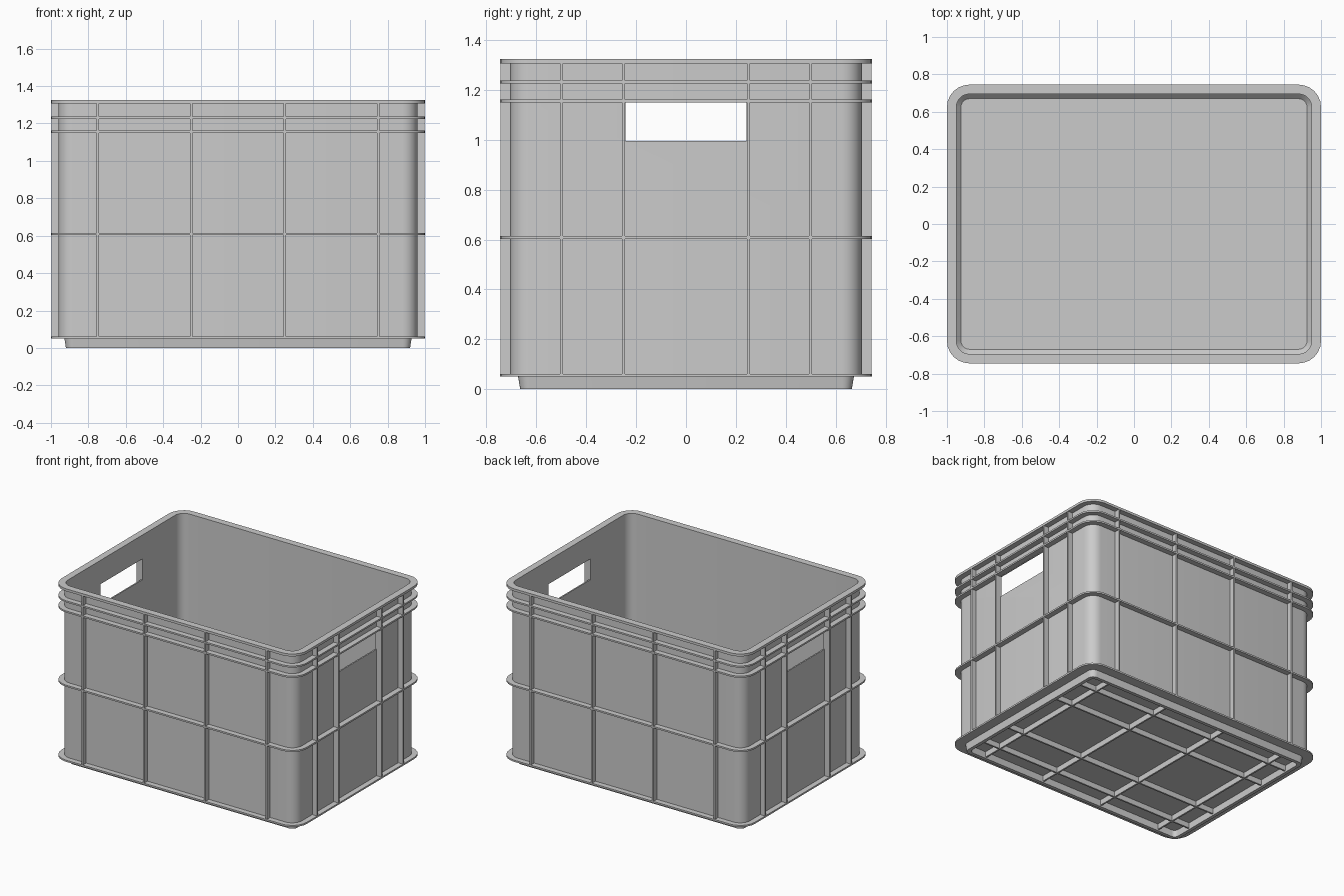
import bpy, bmesh
from math import sin, cos, pi, radians
from mathutils import Matrix, Vector

if "Cube" in bpy.data.objects:
    bpy.data.objects.remove(bpy.data.objects["Cube"])

HX, HY, R = 1.0, 0.745, 0.12      # outer half sizes and corner radius
SKIN, INNER = 0.04, 0.05          # inset of the wall's outer and inner face
T = 0.012                         # rib thickness
TOP = 1.325


def finish(name, bm):
    bmesh.ops.recalc_face_normals(bm, faces=bm.faces[:])
    me = bpy.data.meshes.new(name)
    bm.to_mesh(me)
    bm.free()
    ob = bpy.data.objects.new(name, me)
    bpy.context.collection.objects.link(ob)
    return ob


def smooth(ob):
    bpy.ops.object.select_all(action='DESELECT')
    ob.select_set(True)
    bpy.context.view_layer.objects.active = ob
    bpy.ops.object.shade_smooth_by_angle(angle=radians(30))


def rounded_ring(bm, inset, z, seg=6):
    r = max(R - inset, 0.03)
    cx, cy = HX - inset - r, HY - inset - r
    ring = []
    for q, (sx, sy) in enumerate([(1, 1), (-1, 1), (-1, -1), (1, -1)]):
        for i in range(seg + 1):
            a = (q + i / seg) * pi / 2
            ring.append(bm.verts.new((sx * cx + r * cos(a), sy * cy + r * sin(a), z)))
    return ring


def loft(name, profile):
    bm = bmesh.new()
    rings = [rounded_ring(bm, d, z) for d, z in profile]
    for a, b in zip(rings, rings[1:]):
        n = len(a)
        for i in range(n):
            bm.faces.new((a[i], a[(i + 1) % n], b[(i + 1) % n], b[i]))
    bm.faces.new(rings[0])
    bm.faces.new(rings[-1])
    return finish(name, bm)


def boxes(name, items):
    bm = bmesh.new()
    for lo, hi in items:
        lo, hi = Vector(lo), Vector(hi)
        m = Matrix.Translation((lo + hi) / 2) @ Matrix.Diagonal((*(hi - lo), 1))
        bmesh.ops.create_cube(bm, size=1, matrix=m)
    return finish(name, bm)


# Shell: foot, thin wall with horizontal flanges, rim, inside and floor
profile = [(0.105, 0.05), (0.105, 0.0), (0.08, 0.0), (0.072, 0.05)]
for z, t in [(0.05, T), (0.603, T), (1.15, T), (1.225, T), (TOP - 0.018, 0.018)]:
    if z > 0.1:
        profile.append((SKIN, z))
    profile += [(0.0, z), (0.0, z + t)]
    if z < 1.3:
        profile.append((SKIN, z + t))
profile += [(INNER, TOP), (INNER, 0.09), (INNER + 0.025, 0.065)]
shell = loft("crate_shell", profile)

# Hand holes through both short sides
cutter = boxes("handle_cutter", [((-1.2, -0.243, 0.995), (1.2, 0.243, 1.149))])
cutter.hide_render = True
mod = shell.modifiers.new("hand_holes", 'BOOLEAN')
mod.operation = 'DIFFERENCE'
mod.solver = 'EXACT'
mod.object = cutter
bpy.context.view_layer.objects.active = shell
bpy.ops.object.modifier_apply(modifier=mod.name)
bpy.data.objects.remove(cutter)
smooth(shell)

# Vertical ribs on the four walls
z0, z1, e, h = 0.055, TOP - 0.01, 0.002, T / 2
long_ribs, short_ribs = [], []
for s in (-1, 1):
    for x in (-0.75, -0.25, 0.25, 0.75):
        a, b = sorted((s * (HY - e), s * (HY - SKIN - 0.005)))
        long_ribs.append(((x - h, a, z0), (x + h, b, z1)))
    for y in (-0.5, -0.25, 0.25, 0.5):
        a, b = sorted((s * (HX - e), s * (HX - SKIN - 0.005)))
        short_ribs.append(((a, y - h, z0), (b, y + h, z1)))
boxes("long_side_ribs", long_ribs)
boxes("short_side_ribs", short_ribs)

# Grid of ribs under the floor
bx, by = HX - 0.1, HY - 0.1
grid = [((x - h, -by, 0.01), (x + h, by, 0.055)) for x in (-0.75, -0.25, 0.25, 0.75)]
grid += [((-bx, y - h, 0.011), (bx, y + h, 0.054)) for y in (-0.5, -0.25, 0.25, 0.5)]
boxes("floor_ribs", grid)
